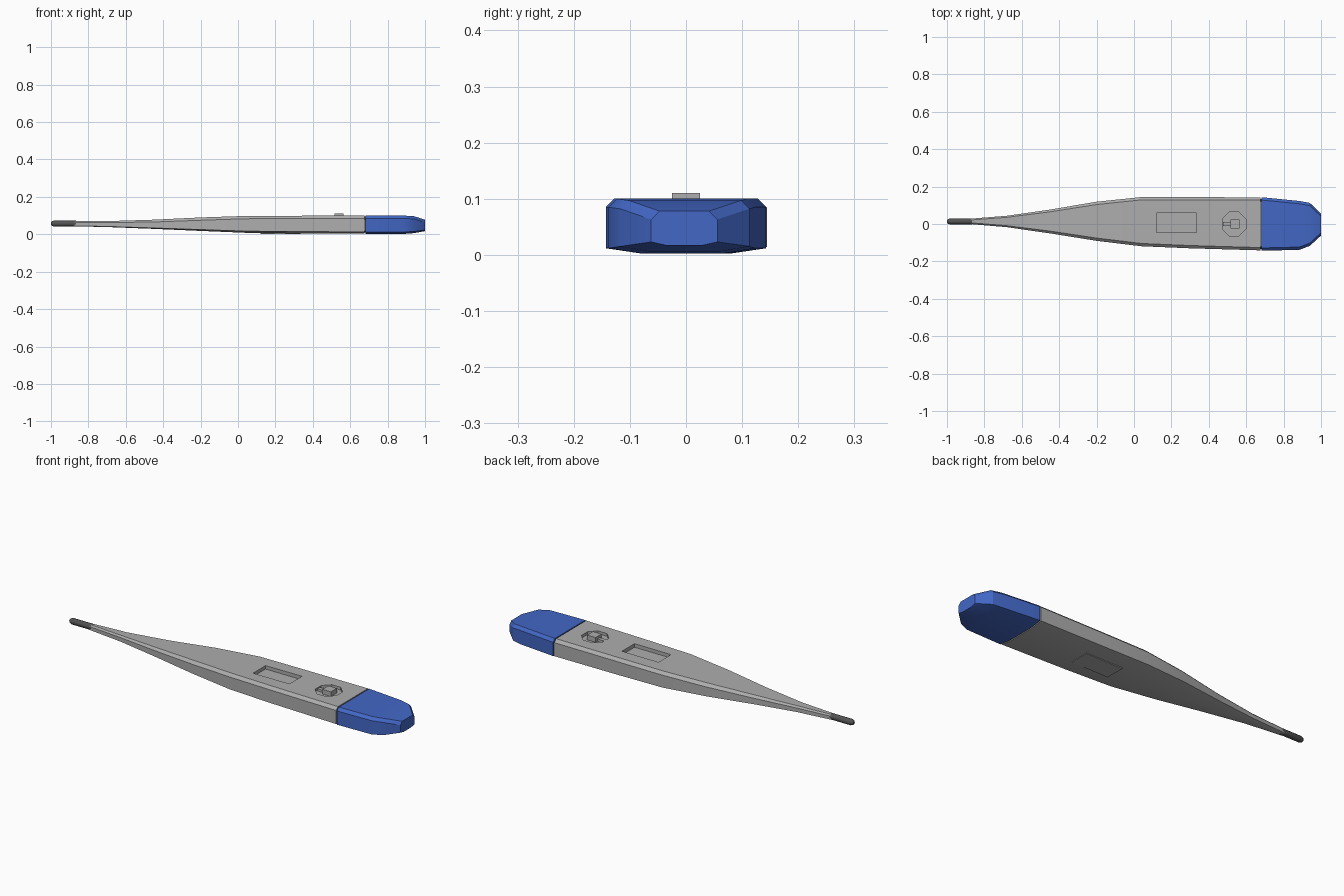
import bpy, bmesh, math
from mathutils import Vector

cube = bpy.data.objects.get("Cube")
if cube:
    bpy.data.objects.remove(cube, do_unlink=True)


def material(name, colour):
    m = bpy.data.materials.new(name)
    m.use_nodes = True
    m.diffuse_color = (*colour, 1)
    m.node_tree.nodes["Principled BSDF"].inputs["Base Color"].default_value = (*colour, 1)
    return m


grey = material("grey plastic", (0.42, 0.42, 0.42))
blue = material("blue plastic", (0.055, 0.135, 0.56))
dark = material("dark metal", (0.085, 0.085, 0.085))


def finish(name, bm, mat, smooth=None):
    bmesh.ops.recalc_face_normals(bm, faces=bm.faces)
    mesh = bpy.data.meshes.new(name)
    bm.to_mesh(mesh)
    bm.free()
    ob = bpy.data.objects.new(name, mesh)
    bpy.context.collection.objects.link(ob)
    mesh.materials.append(mat)
    if smooth:
        bpy.ops.object.select_all(action='DESELECT')
        ob.select_set(True)
        bpy.context.view_layer.objects.active = ob
        bpy.ops.object.shade_smooth_by_angle(angle=math.radians(smooth))
    return ob


def loft(name, rings, mat, smooth=None):
    bm = bmesh.new()
    loops = [[bm.verts.new(p) for p in ring] for ring in rings]
    n = len(loops[0])
    for a, b in zip(loops, loops[1:]):
        for i in range(n):
            j = (i + 1) % n
            bm.faces.new((a[i], a[j], b[j], b[i]))
    bm.faces.new(loops[0])
    bm.faces.new(loops[-1])
    return finish(name, bm, mat, smooth)


def section(x, lo, hi, zb, zt):
    # Flat top with a small chamfer, shallow keel-like underside
    h, w, mid = zt - zb, hi - lo, (lo + hi) / 2
    c = min(0.015, h * 0.25)
    return [(x, lo, zt - c), (x, lo + c, zt), (x, hi - c, zt), (x, hi, zt - c),
            (x, hi, zb + h * 0.1), (x, mid + w * 0.27, zb),
            (x, mid - w * 0.27, zb), (x, lo, zb + h * 0.1)]


def prism(name, outline, z0, z1, mat):
    return loft(name, [[(x, y, z) for x, y in outline] for z in (z0, z1)], mat)


def rect(x0, x1, y0, y1):
    return [(x0, y0), (x1, y0), (x1, y1), (x0, y1)]


# Tapered body
body = loft("body", [section(*s) for s in (
    (-0.88, 0.000, 0.028, 0.043, 0.071),
    (-0.68, -0.017, 0.044, 0.038, 0.071),
    (-0.45, -0.05, 0.077, 0.029, 0.078),
    (-0.20, -0.09, 0.119, 0.018, 0.090),
    (0.04, -0.119, 0.144, 0.008, 0.098),
    (0.30, -0.130, 0.144, 0.005, 0.099),
    (0.677, -0.141, 0.142, 0.003, 0.1))], grey, 30)

# Recesses for the screen and the button
octagon = [(0.535 + 0.068 * math.cos(a), 0.068 * math.sin(a))
           for a in (math.pi / 8 + i * math.pi / 4 for i in range(8))]
for name, outline, floor in (("screen_cutter", rect(0.12, 0.335, -0.045, 0.06), 0.08),
                             ("button_cutter", octagon, 0.085)):
    cutter = prism(name, outline, floor, 0.15, grey)
    cutter.hide_render = True
    mod = body.modifiers.new(name, 'BOOLEAN')
    mod.object = cutter
    mod.solver = 'EXACT'
    bpy.context.view_layer.objects.active = body
    bpy.ops.object.modifier_apply(modifier=mod.name)
    bpy.data.objects.remove(cutter, do_unlink=True)

# Screen, push button and its spring tab
prism("screen", rect(0.13, 0.325, -0.037, 0.052), 0.079, 0.083, grey)
prism("button", rect(0.515, 0.565, -0.025, 0.025), 0.08, 0.11, grey)
prism("button_tab", rect(0.475, 0.52, -0.01, 0.01), 0.08, 0.097, grey)

# Hatch on the underside
prism("underside_hatch", rect(0.12, 0.335, -0.045, 0.06), 0.002, 0.01, grey)

# Neck in the seam between body and cap
loft("seam_neck", [section(x, -0.134, 0.134, 0.009, 0.094) for x in (0.66, 0.7)], dark)

# Blunt end cap
loft("end_cap", [section(*s) for s in (
    (0.683, -0.143, 0.143, 0.002, 0.1),
    (0.885, -0.138, 0.123, 0.002, 0.1),
    (0.94, -0.117, 0.113, 0.006, 0.097),
    (1.0, -0.062, 0.056, 0.017, 0.078))], blue, 30)

# Round metal probe with a domed tip
rings = []
for x, r in ((-1.0, 0.006), (-0.995, 0.012), (-0.985, 0.016), (-0.865, 0.016)):
    rings.append([(x, 0.014 + r * math.cos(i * math.pi / 6),
                   0.057 + r * math.sin(i * math.pi / 6)) for i in range(12)])
loft("probe_tip", rings, dark, 40)
